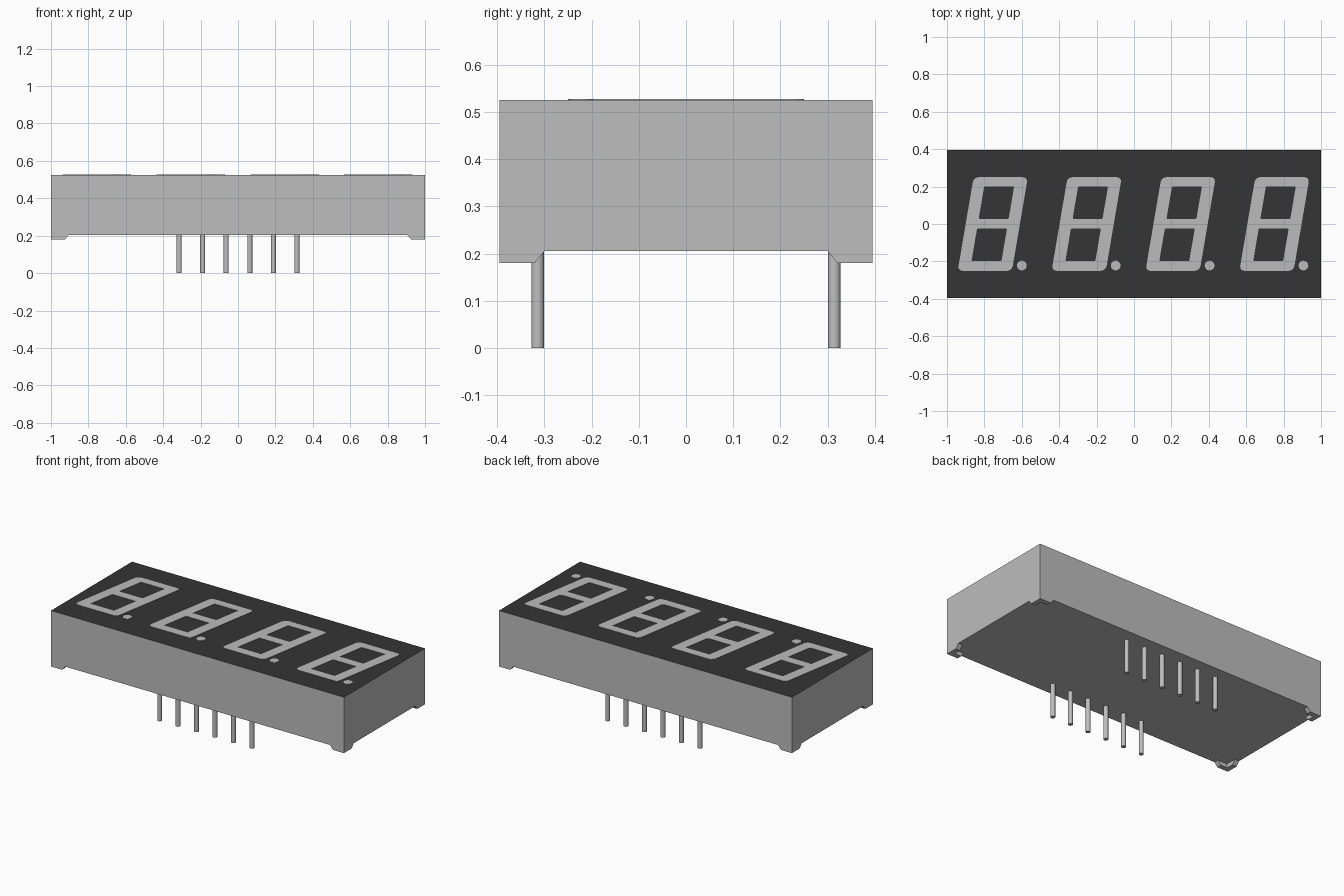
import bpy, bmesh
from math import cos, sin, pi
from mathutils import Vector

cube = bpy.data.objects.get("Cube")
if cube:
    bpy.data.objects.remove(cube, do_unlink=True)


def material(name, color):
    m = bpy.data.materials.new(name)
    m.use_nodes = True
    m.diffuse_color = (*color, 1)
    m.node_tree.nodes["Principled BSDF"].inputs["Base Color"].default_value = (*color, 1)
    return m


GREY = material("light grey plastic", (0.51, 0.51, 0.51))
BLACK = material("black face", (0.035, 0.035, 0.035))
LENS = material("pale segment", (0.5, 0.5, 0.5))
METAL = material("pin metal", (0.52, 0.52, 0.52))

HX, HY = 1.0, 0.395
FLOOR, TOP, FOOT = 0.205, 0.525, 0.18
PLATE = 0.002


def finish(name, bm, *mats):
    bmesh.ops.recalc_face_normals(bm, faces=bm.faces)
    mesh = bpy.data.meshes.new(name)
    bm.to_mesh(mesh)
    bm.free()
    for m in mats:
        mesh.materials.append(m)
    ob = bpy.data.objects.new(name, mesh)
    bpy.context.collection.objects.link(ob)
    return ob


# Housing block, with its upper face painted black
bm = bmesh.new()
bmesh.ops.create_cube(bm, size=1)
for v in bm.verts:
    v.co = (v.co.x * 2 * HX, v.co.y * 2 * HY, TOP if v.co.z > 0 else FLOOR)
bm.normal_update()
for f in bm.faces:
    f.material_index = int(f.normal.z > 0.5)
finish("housing", bm, GREY, BLACK)


# L-shaped corner feet with sloped ends, mirrored to all four corners
def foot_outline(bm, length, z, t=0.03):
    pts = [(0, 0), (length, 0), (length, t), (t, t), (t, length), (0, length)]
    return [bm.verts.new((HX - x, HY - y, z)) for x, y in pts]


bm = bmesh.new()
low = foot_outline(bm, 0.075, FOOT)
high = foot_outline(bm, 0.095, FLOOR)
bm.faces.new(low)
bm.faces.new(high)
for i in range(len(low)):
    j = (i + 1) % len(low)
    bm.faces.new((low[i], low[j], high[j], high[i]))
feet = finish("corner_feet", bm, GREY)
mirror = feet.modifiers.new("corners", "MIRROR")
mirror.use_axis = (True, True, False)
mirror.use_clip = False


# Slanted figure-eight plates
def rounded_box(x0, x1, y0, y1, r, steps=3):
    pts = []
    corners = [(x1 - r, y1 - r), (x0 + r, y1 - r), (x0 + r, y0 + r), (x1 - r, y0 + r)]
    for k, (cx, cy) in enumerate(corners):
        for s in range(steps + 1):
            a = (k + s / steps) * pi / 2
            pts.append((cx + r * cos(a), cy + r * sin(a)))
    return pts


def digit(name, cx):
    bm = bmesh.new()
    loops = [rounded_box(-0.145, 0.145, -0.25, 0.25, 0.025),
             rounded_box(-0.08, 0.08, 0.028, 0.2, 0.004),
             rounded_box(-0.08, 0.08, -0.197, -0.025, 0.004)]
    for pts in loops:
        vs = [bm.verts.new((cx + x + 0.17 * y, y, TOP)) for x, y in pts]
        for i, v in enumerate(vs):
            bm.edges.new((v, vs[(i + 1) % len(vs)]))
    bmesh.ops.triangle_fill(bm, use_beauty=True, edges=bm.edges[:])
    ext = bmesh.ops.extrude_face_region(bm, geom=bm.faces[:])["geom"]
    bmesh.ops.translate(bm, vec=Vector((0, 0, PLATE)),
                        verts=[g for g in ext if isinstance(g, bmesh.types.BMVert)])
    finish(name, bm, LENS)


def cylinder(name, x, y, z0, z1, radius, mat, sides):
    bpy.ops.mesh.primitive_cylinder_add(vertices=sides, radius=radius, depth=z1 - z0,
                                        location=(x, y, (z0 + z1) / 2))
    ob = bpy.context.object
    ob.name = name
    ob.data.materials.append(mat)
    bpy.ops.object.shade_smooth_by_angle()


for i in range(4):
    cx = -0.755 + 0.502 * i
    digit(f"digit_{i + 1}", cx)
    cylinder(f"decimal_point_{i + 1}", cx + 0.155, -0.222, TOP, TOP + PLATE, 0.026, LENS, 24)

# Two rows of round pins
for row, y in (("front", -0.314), ("back", 0.314)):
    for i in range(6):
        cylinder(f"{row}_pin_{i + 1}", (i - 2.5) * 0.126, y, 0, FLOOR + 0.01, 0.0135, METAL, 24)
